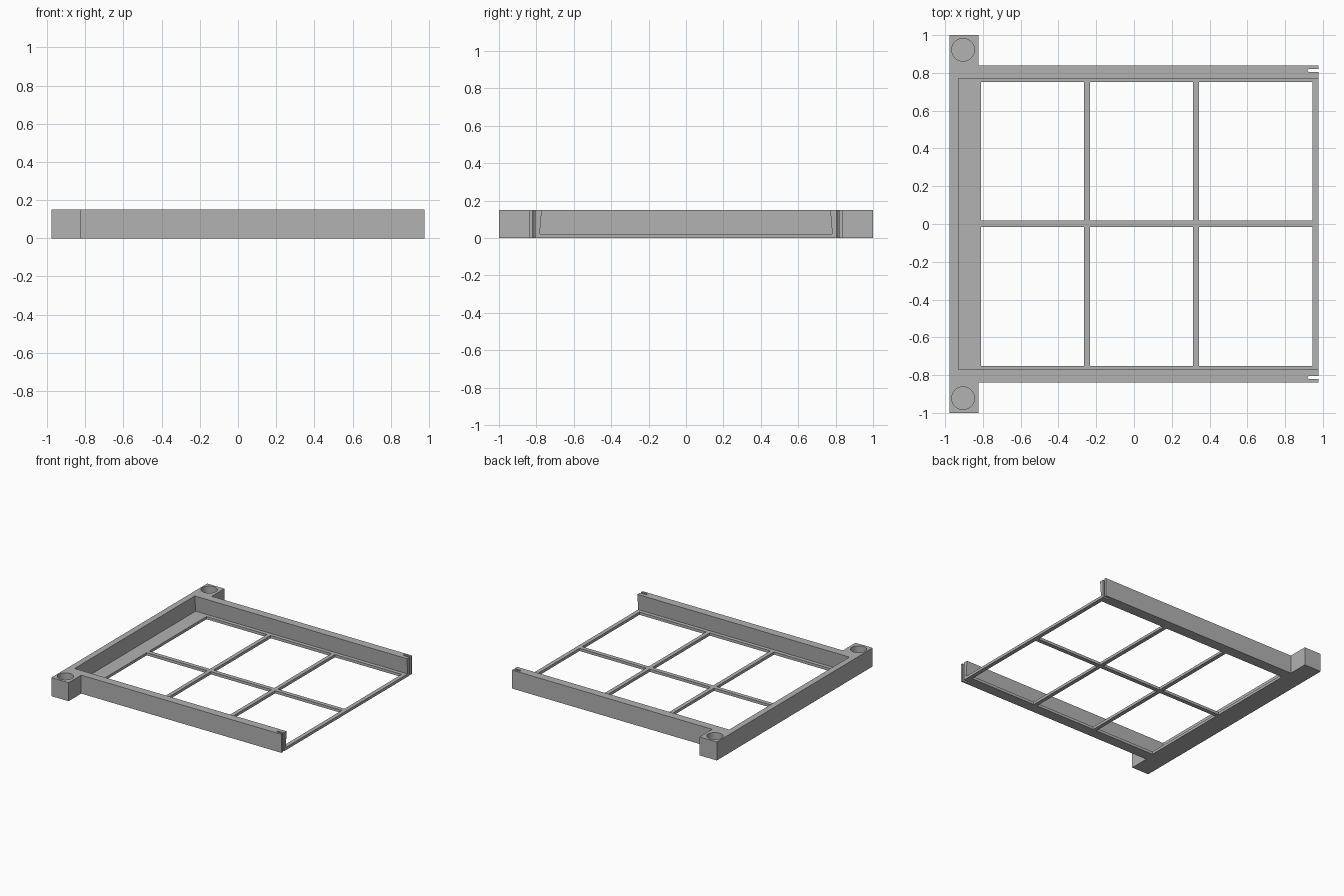
import bpy, bmesh, math
from mathutils import Matrix, Vector

cube = bpy.data.objects.get("Cube")
if cube:
    bpy.data.objects.remove(cube, do_unlink=True)

HEIGHT, FLOOR = 0.15, 0.022
END = 0.977

grey = bpy.data.materials.new("plain grey")
grey.use_nodes = True
colour = (0.445, 0.445, 0.445, 1)
grey.diffuse_color = colour
grey.node_tree.nodes["Principled BSDF"].inputs["Base Color"].default_value = colour


def prism(name, points, sweep):
    """Sweep a closed 3D polygon along a vector."""
    bm = bmesh.new()
    face = bm.faces.new([bm.verts.new(p) for p in points])
    swept = bmesh.ops.extrude_face_region(bm, geom=[face])["geom"]
    verts = [g for g in swept if isinstance(g, bmesh.types.BMVert)]
    bmesh.ops.translate(bm, verts=verts, vec=Vector(sweep))
    bmesh.ops.recalc_face_normals(bm, faces=bm.faces)
    mesh = bpy.data.meshes.new(name)
    bm.to_mesh(mesh)
    bm.free()
    mesh.materials.append(grey)
    obj = bpy.data.objects.new(name, mesh)
    bpy.context.collection.objects.link(obj)
    return obj


def upright(name, plan, z0, z1):
    return prism(name, [(x, y, z0) for x, y in plan], (0, 0, z1 - z0))


# Plan outline: post bar, two rails and a thin notch in each rail end
half = [(END, 0.805), (0.925, 0.805), (0.918, 0.813), (0.925, 0.821),
        (END, 0.821), (END, 0.838), (-0.822, 0.838), (-0.822, 1), (-END, 1)]
outline = half + [(x, -y) for x, y in reversed(half)]
frame = upright("sliding_frame", outline, 0, HEIGHT)

cutters = []

# Dovetail channel, open at the right end, undercut along both rails
channel = [(-0.782, FLOOR), (0.782, FLOOR), (0.767, 0.2), (-0.767, 0.2)]
cutters.append(prism("channel_cutter", [(-0.928, y, z) for y, z in channel], (2.2, 0, 0)))

# Six floor windows, leaving thin bars between them
for x0, x1 in ((-0.809, -0.265), (-0.233, 0.313), (0.345, 0.944)):
    for y0, y1 in ((-0.751, -0.016), (0.018, 0.751)):
        cutters.append(upright("window_cutter",
                               [(x0, y0), (x1, y0), (x1, y1), (x0, y1)], -0.1, 0.1))

# Blind round socket in each corner post
for side in (-1, 1):
    ring = [(-0.905 + 0.06 * math.cos(math.tau * i / 48),
             side * 0.922 + 0.06 * math.sin(math.tau * i / 48)) for i in range(48)]
    cutters.append(upright("socket_cutter", ring, FLOOR, 0.3))

# Cut everything out and keep the finished mesh
for cutter in cutters:
    cutter.hide_render = True
    mod = frame.modifiers.new(cutter.name, "BOOLEAN")
    mod.operation = "DIFFERENCE"
    mod.solver = "EXACT"
    mod.object = cutter
bpy.context.view_layer.update()
graph = bpy.context.evaluated_depsgraph_get()
result = bpy.data.meshes.new_from_object(frame.evaluated_get(graph))
frame.modifiers.clear()
frame.data = result
for cutter in cutters:
    bpy.data.objects.remove(cutter, do_unlink=True)

# Smooth the socket walls, keep the edges sharp
bpy.ops.object.select_all(action="DESELECT")
frame.select_set(True)
bpy.context.view_layer.objects.active = frame
bpy.ops.object.shade_smooth_by_angle(angle=math.radians(30))
